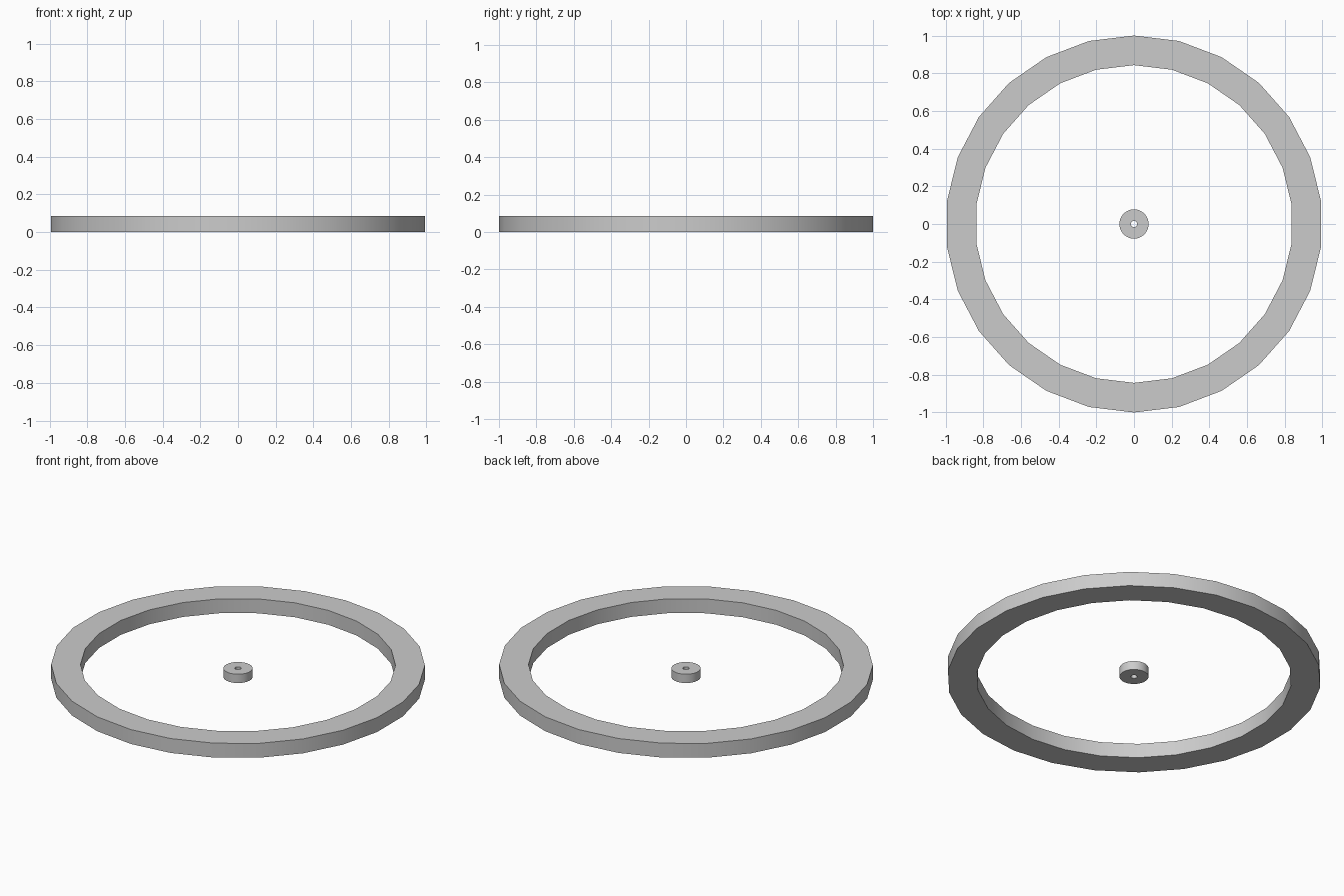
import bpy, bmesh
from math import sin, cos, pi, radians

if "Cube" in bpy.data.objects:
    bpy.data.objects.remove(bpy.data.objects["Cube"])


def washer(name, outer, inner, z0, z1, sides):
    """Flat ring with square edges, first corner on +y."""
    bm = bmesh.new()
    profile = [(outer, z0), (outer, z1), (inner, z1), (inner, z0)]
    loops = []
    for i in range(sides):
        a = 2 * pi * i / sides
        loops.append([bm.verts.new((-r * sin(a), r * cos(a), z)) for r, z in profile])
    for i in range(sides):
        a, b = loops[i], loops[(i + 1) % sides]
        for j in range(4):
            k = (j + 1) % 4
            bm.faces.new((a[j], b[j], b[k], a[k]))
    bmesh.ops.recalc_face_normals(bm, faces=bm.faces)
    mesh = bpy.data.meshes.new(name)
    bm.to_mesh(mesh)
    bm.free()
    obj = bpy.data.objects.new(name, mesh)
    bpy.context.collection.objects.link(obj)
    bpy.ops.object.select_all(action='DESELECT')
    obj.select_set(True)
    bpy.context.view_layer.objects.active = obj
    bpy.ops.object.shade_smooth_by_angle(angle=radians(30))
    return obj


# Outer rim
washer("rim", 1.0, 0.843, 0.0, 0.085, 26)
# Small floating hub with a pin hole
washer("hub", 0.078, 0.017, 0.014, 0.066, 26)
